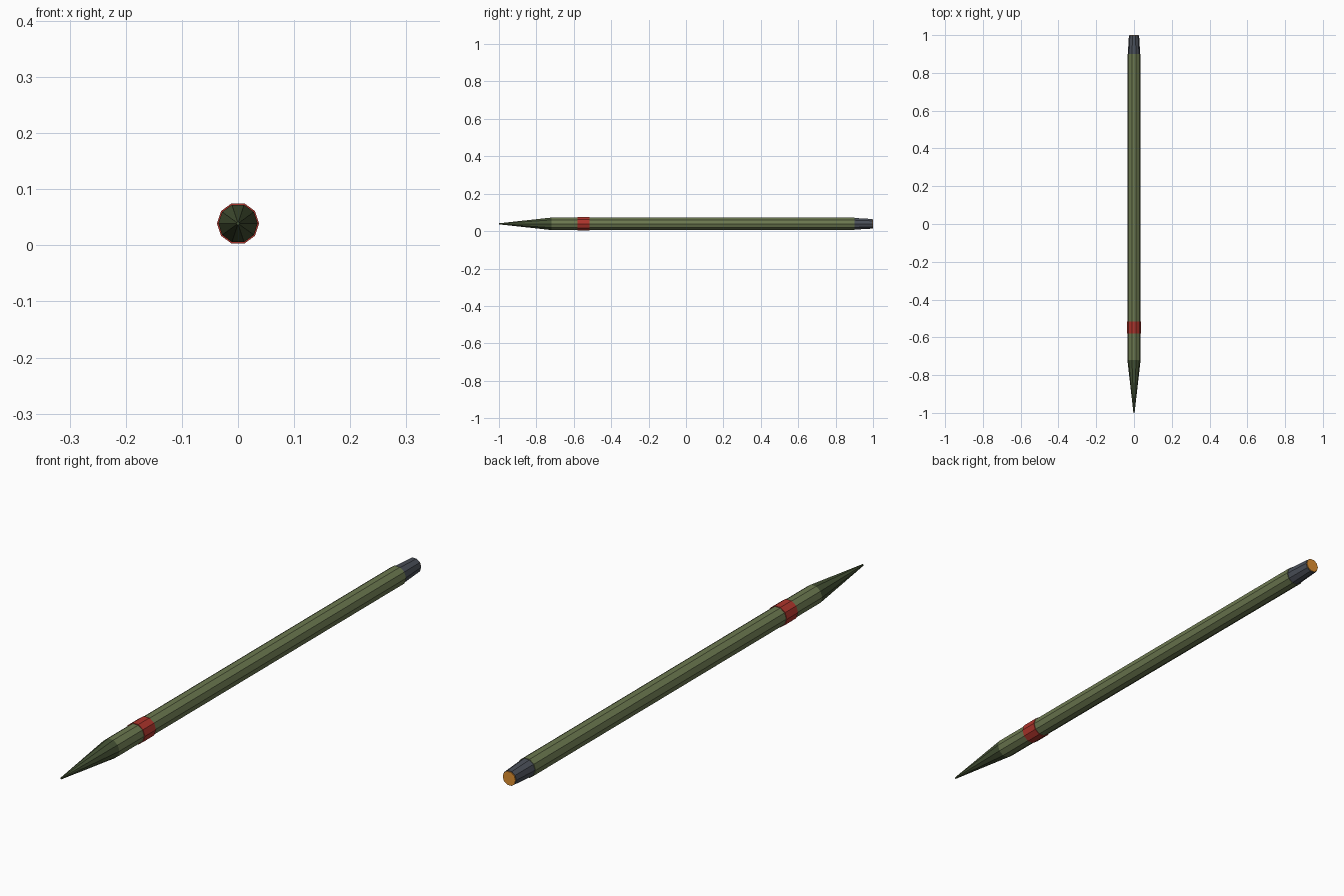
import bpy, bmesh, math

if "Cube" in bpy.data.objects:
    bpy.data.objects.remove(bpy.data.objects["Cube"])

SIDES = 10
AXIS_Z = 0.039


def material(name, rgb):
    m = bpy.data.materials.new(name)
    m.diffuse_color = (*rgb, 1)
    m.use_nodes = True
    m.node_tree.nodes["Principled BSDF"].inputs["Base Color"].default_value = m.diffuse_color
    return m


olive = material("olive", (0.15, 0.19, 0.08))
dark_green = material("dark green", (0.06, 0.085, 0.035))
red = material("red", (0.42, 0.035, 0.025))
grey = material("dark grey", (0.07, 0.08, 0.1))
orange = material("orange", (0.75, 0.28, 0.03))


def segment(name, y0, r0, y1, r1, mat):
    """Capped ten-sided tapered tube along y, flat side up."""
    bm = bmesh.new()
    rings = [[bm.verts.new((r * math.cos(i * math.tau / SIDES), y,
                            AXIS_Z + r * math.sin(i * math.tau / SIDES)))
              for i in range(SIDES)] for y, r in ((y0, r0), (y1, r1))]
    a, b = rings
    for i in range(SIDES):
        j = (i + 1) % SIDES
        bm.faces.new((a[i], a[j], b[j], b[i]))
    bm.faces.new(a)
    bm.faces.new(b)
    bmesh.ops.recalc_face_normals(bm, faces=bm.faces)
    me = bpy.data.meshes.new(name)
    bm.to_mesh(me)
    bm.free()
    me.materials.append(mat)
    ob = bpy.data.objects.new(name, me)
    bpy.context.collection.objects.link(ob)
    return ob


# Pointed nose, long tube, stripe, tapered tail and glowing exhaust plate
segment("nose_cone", -1.0, 0.003, -0.72, 0.035, dark_green)
segment("body_tube", -0.72, 0.035, 0.90, 0.035, olive)
segment("red_band", -0.58, 0.0375, -0.517, 0.0375, red)
segment("tail_nozzle", 0.895, 0.033, 0.997, 0.027, grey)
segment("exhaust_plate", 0.992, 0.025, 1.0, 0.025, orange)
